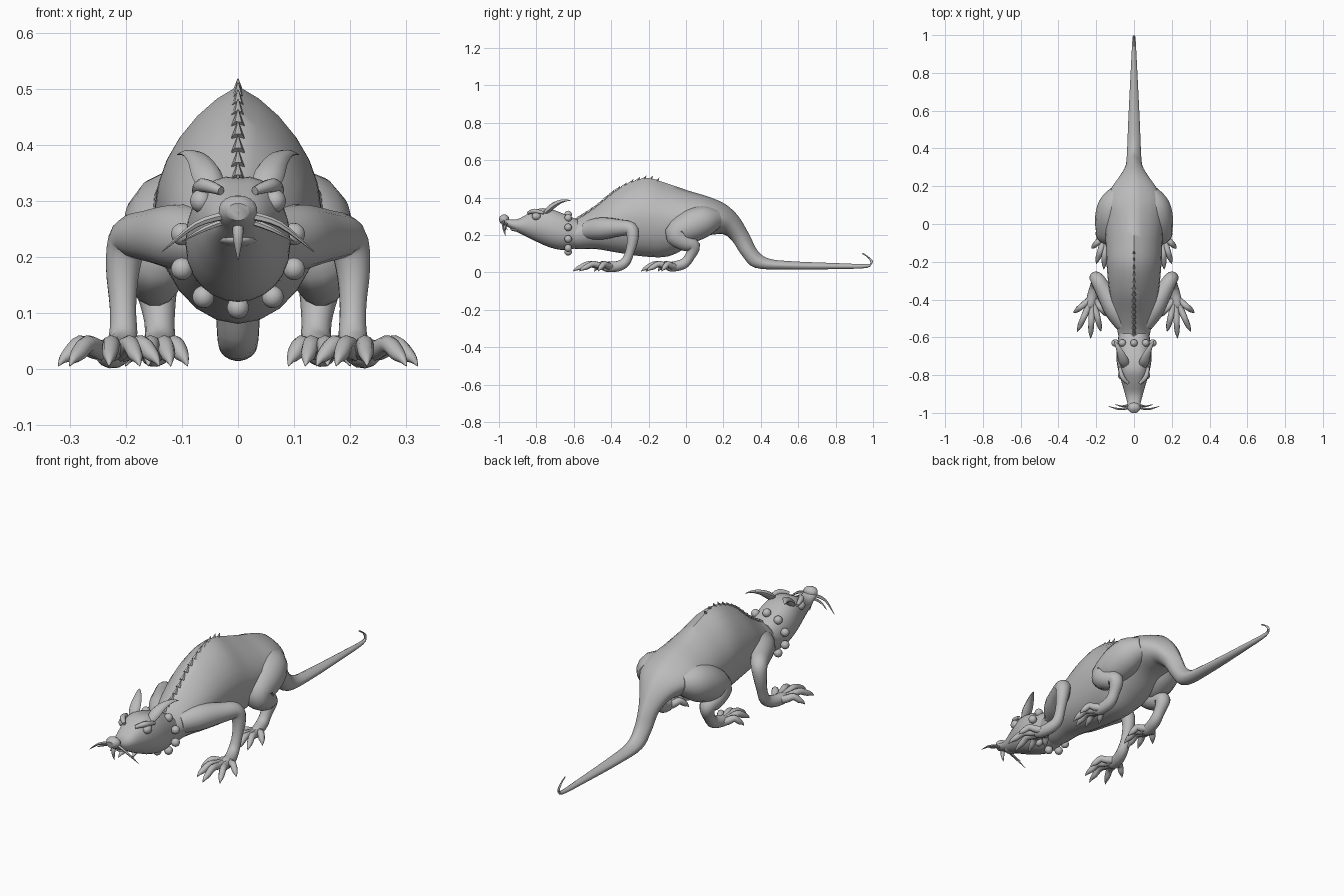
import bpy, bmesh, math
from mathutils import Vector

if "Cube" in bpy.data.objects:
    bpy.data.objects.remove(bpy.data.objects["Cube"])

GREY = (0.5, 0.5, 0.5, 1)
grey = bpy.data.materials.new("plain_grey")
grey.use_nodes = True
grey.diffuse_color = GREY
grey.node_tree.nodes["Principled BSDF"].inputs["Base Color"].default_value = GREY


def finish(name, bm, angle=50):
    """Turn a bmesh into a smooth shaded object."""
    bmesh.ops.recalc_face_normals(bm, faces=bm.faces)
    mesh = bpy.data.meshes.new(name)
    bm.to_mesh(mesh)
    bm.free()
    mesh.materials.append(grey)
    obj = bpy.data.objects.new(name, mesh)
    bpy.context.collection.objects.link(obj)
    bpy.ops.object.select_all(action='DESELECT')
    obj.select_set(True)
    bpy.context.view_layer.objects.active = obj
    bpy.ops.object.shade_smooth_by_angle(angle=math.radians(angle))
    return obj


def resample(rows, steps):
    """Catmull-Rom interpolation of every column in the rows."""
    p = [Vector(r) for r in rows]
    p = [p[0]] + p + [p[-1]]
    out = []
    for a, b, c, d in zip(p, p[1:], p[2:], p[3:]):
        for i in range(steps):
            t = i / steps
            out.append(b + (c - a) * (t / 2) + (a * 2 - b * 5 + c * 4 - d) * (t * t / 2)
                       + (b * 3 - a - c * 3 + d) * (t ** 3 / 2))
    return out + [p[-1]]


def skin(name, rings):
    """Bridge rings of points and close both ends."""
    bm = bmesh.new()
    loops = [[bm.verts.new(co) for co in ring] for ring in rings]
    n = len(loops[0])
    for a, b in zip(loops, loops[1:]):
        for i in range(n):
            j = (i + 1) % n
            bm.faces.new((a[i], a[j], b[j], b[i]))
    bm.faces.new(loops[0])
    bm.faces.new(loops[-1])
    return finish(name, bm)


def hull(name, rows, ridge, sides=24):
    """Rows hold the top y, z, the bottom y, z and the half width."""
    rings = []
    for yt, zt, yb, zb, w in resample(rows, 4):
        top, low = Vector((0, yt, zt)), Vector((0, yb, zb))
        mid, half = (top + low) / 2, (top - low) / 2
        ring = []
        for i in range(sides):
            c, s = (f(math.tau * i / sides) for f in (math.cos, math.sin))
            up = s * (1 - ridge) + ridge * (1 - abs(c)) if s > 0 else s
            ring.append(mid + half * up + Vector((w * c, 0, 0)))
        rings.append(ring)
    return skin(name, rings)


def tube(name, rows, sides=12, steps=4, flat=1):
    """Rows hold x, y, z and radius; flat squashes the section."""
    pts = resample(rows, steps)
    pos = [Vector(p[:3]) for p in pts]
    u = Vector((1, 0.1, 0.05))
    rings = []
    for i, p in enumerate(pos):
        t = (pos[min(i + 1, len(pos) - 1)] - pos[max(i - 1, 0)]).normalized()
        u = (u - t * u.dot(t)).normalized()
        v = t.cross(u)
        r = max(pts[i][3], 0.001)
        rings.append([p + (u * math.cos(a) + v * math.sin(a) * flat) * r
                      for a in (math.tau * k / sides for k in range(sides))])
    return skin(name, rings)


def ball(name, centre, size):
    bm = bmesh.new()
    bmesh.ops.create_uvsphere(bm, u_segments=14, v_segments=9, radius=1)
    for v in bm.verts:
        v.co = Vector(centre) + Vector(a * b for a, b in zip(v.co, size))
    return finish(name, bm)


def paw(side, name, s, wrist, tips):
    """Splayed toes from a palm, each ending in a claw."""
    wx, wy = wrist
    for i, (x, y) in enumerate(tips):
        def at(t, z, r):
            return (s * (wx + (x - wx) * t), wy + (y - wy) * t, z, r)
        tube(f"{side}_{name}_toe_{i + 1}",
             [at(0, .03, .02), at(.35, .035, .018), at(.6, .045, .016),
              at(.8, .028, .014), at(.92, .018, .008), at(1, .006, .001)], 8, 3)


# Trunk running into the tail with its curled tip
body_rows = [
    (-.66, .29, -.66, .14, .07), (-.58, .29, -.58, .125, .085),
    (-.48, .355, -.48, .125, .105), (-.36, .45, -.36, .105, .13),
    (-.22, .505, -.22, .085, .145), (-.1, .475, -.1, .085, .15),
    (.02, .435, 0, .13, .155), (.12, .405, .1, .19, .15),
    (.21, .365, .17, .205, .12), (.28, .3, .21, .2, .08),
    (.34, .2, .25, .165, .048), (.38, .12, .3, .09, .04),
    (.44, .075, .37, .025, .036), (.56, .06, .55, .015, .03),
    (.8, .05, .8, .018, .018), (.97, .045, .97, .025, .009),
    (1, .06, .985, .055, .005), (.975, .085, .97, .08, .004),
    (.945, .105, .94, .1, .002)]
hull("body_and_tail", body_rows, .33)

# Head with a long snout
hull("head", [
    (-.58, .28, -.58, .13, .08), (-.65, .31, -.66, .12, .092),
    (-.72, .335, -.73, .135, .092), (-.78, .34, -.8, .165, .08),
    (-.84, .315, -.86, .195, .062), (-.9, .285, -.92, .225, .045),
    (-.95, .285, -.955, .245, .034), (-.98, .305, -.975, .255, .034),
    (-1, .295, -.995, .265, .018)], -.25)
ball("nose", (0, -.972, .285), (.035, .027, .025))
ball("lower_lip", (0, -.9, .232), (.034, .04, .014))
tube("front_tooth", [(0, -.965, .265, .009), (0, -.972, .235, .009), (0, -.965, .195, .001)], 8)

# Jagged crest along the spine
crest = [p for p in resample(body_rows[1:6], 4) if p[0] < -.13]
for i, p in enumerate(crest):
    y, z = p[0], p[1]
    tube(f"crest_spike_{i + 1}", [(0, y - .015, z - .016, .012), (0, y, z, .006),
                                  (0, y + .008, z + .013, .001)], 6, 2)

# Ring of studs around the neck
for i in range(10):
    a = math.tau * i / 10 - math.pi / 2
    ball(f"neck_stud_{i + 1}", (.105 * math.cos(a), -.63, .21 + .1 * math.sin(a)), (.02, .02, .02))

for s, side in ((1, "left"), (-1, "right")):
    # Face
    ball(f"{side}_eye", (s * .066, -.8, .3), (.02, .024, .021))
    tube(f"{side}_brow", [(s * .03, -.845, .318, .008), (s * .062, -.81, .328, .013),
                          (s * .075, -.76, .318, .008)], 8)
    tube(f"{side}_ear", [(s * .045, -.755, .315, .02), (s * .055, -.725, .345, .027),
                         (s * .07, -.685, .372, .02), (s * .09, -.645, .385, .01),
                         (s * .108, -.615, .383, .001)], 10, 4, .6)
    tube(f"{side}_long_whisker", [(s * .02, -.97, .275, .008), (s * .075, -.98, .258, .006),
                                  (s * .135, -.965, .21, .001)], 6)
    tube(f"{side}_short_whisker", [(s * .02, -.955, .265, .006), (s * .06, -.965, .25, .005),
                                   (s * .1, -.955, .228, .001)], 6)

    # Front leg, elbow pointing back
    tube(f"{side}_front_leg", [
        (s * .05, -.53, .225, .05), (s * .1, -.45, .235, .06), (s * .155, -.36, .238, .047),
        (s * .193, -.295, .232, .038), (s * .205, -.285, .18, .031), (s * .205, -.3, .11, .024),
        (s * .205, -.325, .055, .026), (s * .217, -.37, .032, .028),
        (s * .23, -.43, .03, .026), (s * .23, -.455, .03, .01)], 14)
    paw(side, "front", s, (.22, -.39),
        [(.14, -.49), (.175, -.57), (.23, -.605), (.3, -.57), (.32, -.47)])

    # Hind leg, folded at the knee
    tube(f"{side}_hind_leg", [
        (s * .08, .17, .29, .05), (s * .105, .1, .275, .083), (s * .12, .02, .245, .088),
        (s * .14, -.05, .205, .066), (s * .148, -.01, .165, .05), (s * .145, .04, .14, .037),
        (s * .14, .02, .085, .027), (s * .14, -.015, .045, .028),
        (s * .15, -.08, .03, .026), (s * .152, -.11, .03, .01)], 14)
    paw(side, "hind", s, (.148, -.05),
        [(.09, -.15), (.12, -.215), (.16, -.24), (.2, -.21), (.225, -.13)])
